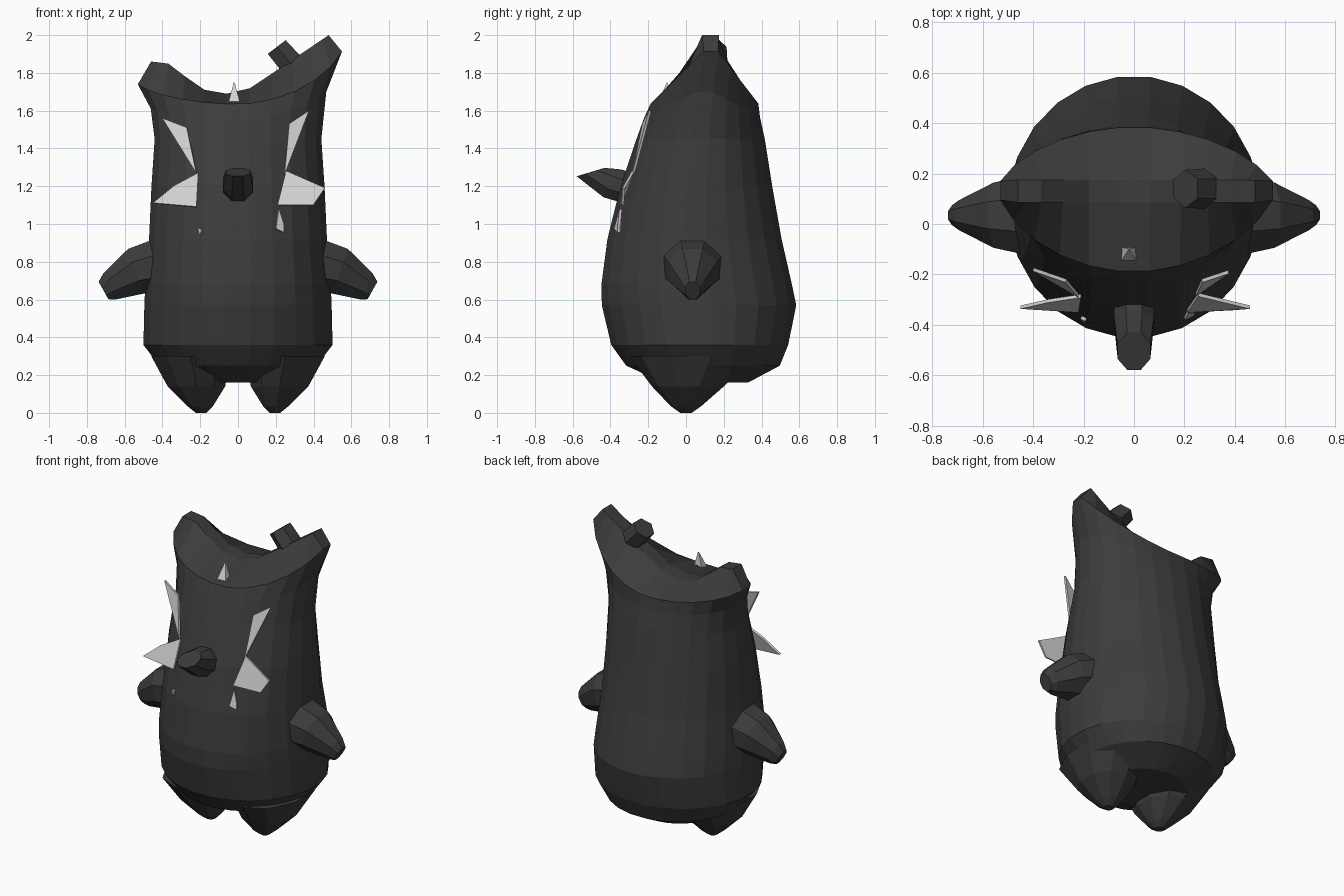
import bpy, bmesh, math
from mathutils import Vector

if "Cube" in bpy.data.objects:
    bpy.data.objects.remove(bpy.data.objects["Cube"])


def material(name, v):
    m = bpy.data.materials.new(name)
    m.diffuse_color = (v, v, v, 1)
    m.use_nodes = True
    m.node_tree.nodes["Principled BSDF"].inputs["Base Color"].default_value = m.diffuse_color
    return m


DARK = material("charcoal", 0.045)
PALE = material("pale grey", 0.65)


def build(name, verts, faces, mat):
    bm = bmesh.new()
    vs = [bm.verts.new(v) for v in verts]
    for f in faces:
        bm.faces.new([vs[i] for i in f])
    bmesh.ops.recalc_face_normals(bm, faces=bm.faces)
    me = bpy.data.meshes.new(name)
    bm.to_mesh(me)
    bm.free()
    me.materials.append(mat)
    ob = bpy.data.objects.new(name, me)
    bpy.context.collection.objects.link(ob)
    return ob


def strips(rings, n):
    return [(r * n + i, r * n + (i + 1) % n, (r + 1) * n + (i + 1) % n, (r + 1) * n + i)
            for r in range(rings - 1) for i in range(n)]


def tube(name, rings, n, mat=DARK):
    """Loft of n-sided rings, each given as centre and two half-axes."""
    verts = []
    for c, u, v in rings:
        for i in range(n):
            a = math.tau * (i + 0.5) / n
            verts.append(Vector(c) + Vector(u) * math.cos(a) + Vector(v) * math.sin(a))
    faces = strips(len(rings), n)
    faces += [tuple(range(n)), tuple(range((len(rings) - 1) * n, len(rings) * n))]
    return build(name, verts, faces, mat)


def interp(x, pts):
    for (x0, z0), (x1, z1) in zip(pts, pts[1:]):
        if x <= x1:
            return z0 + (z1 - z0) * (x - x0) / (x1 - x0)
    return pts[-1][1]


# Body: rings of z, half width, front y, back y; the last two rise into ears
N = 24
profile = [(0.16, 0.25, -0.12, 0.33), (0.25, 0.42, -0.32, 0.50), (0.36, 0.505, -0.40, 0.545),
           (0.57, 0.50, -0.45, 0.588), (0.68, 0.495, -0.452, 0.565), (0.92, 0.475, -0.42, 0.51),
           (1.2, 0.462, -0.35, 0.46), (1.45, 0.445, -0.265, 0.42),
           (1.56, 0.445, -0.225, 0.395), (1.635, 0.45, -0.19, 0.385)]
ear_lift = {8: 0.5, 9: 1.0}
verts = []
for r, (z, hw, y0, y1) in enumerate(profile):
    k = ear_lift.get(r, 0)
    for i in range(N):
        a = math.tau * (i + 0.5) / N
        c, s = math.cos(a), math.sin(a)
        e = k * (1 - abs(s))
        flare, rise = (0.12, 0.32) if c > 0 else (-0.097, 0.12)
        verts.append((hw * c + flare * e * k, (y0 + y1) / 2 + (y1 - y0) / 2 * s + 0.04 * e,
                      z + rise * e))
faces = strips(len(profile), N) + [tuple(range(N))]

# Saddle-shaped crown: a double ridge line between the ear tips
ridge = [(-0.46, 1.86), (-0.37, 1.85), (-0.2, 1.72), (-0.13, 1.69), (0.0, 1.69),
         (0.05, 1.71), (0.2, 1.81), (0.48, 2.0)]
base, top = len(verts), (len(profile) - 1) * N
H = N // 2
for side in (1, -1):
    for k in range(H):
        c = math.cos(math.tau * (k + 0.5) / N) / math.cos(math.pi / N)
        x = c * (0.48 if c > 0 else 0.46)
        verts.append((x, 0.13 + 0.045 * side, interp(x, ridge)))
for k in range(H - 1):
    b, f = base + k, base + H + k
    faces += [(top + k, top + k + 1, b + 1, b), (b, b + 1, f + 1, f),
              (f, f + 1, top + N - 2 - k, top + N - 1 - k)]
for k in (0, H - 1):
    faces.append((top + k, top + N - 1 - k, base + H + k, base + k))
build("body", verts, faces, DARK)

# Feet and arms, one per side
for sx, side in ((1, "right"), (-1, "left")):
    tube(side + "_foot", [((sx * x, y, z), (rx, 0, 0), (0, ry, 0)) for x, y, z, rx, ry in (
        (0.25, 0.03, 0.3, 0.22, 0.33), (0.22, 0.01, 0.14, 0.16, 0.19),
        (0.2, 0.0, 0.035, 0.07, 0.08), (0.195, 0.0, 0.0, 0.03, 0.03))], 10)
    tube(side + "_arm", [((sx * x, 0.035, z), (sx * ux, 0, uz), (0, w, 0)) for x, z, ux, uz, w in (
        (0.42, 0.78, 0.03, 0.15, 0.17), (0.54, 0.75, 0.045, 0.128, 0.14),
        (0.68, 0.67, 0.035, 0.075, 0.065), (0.712, 0.648, 0.028, 0.05, 0.042))], 8)

# Snout with slanted end, and knob on the taller ear
tube("snout", [((0, -0.27, 1.18), (0.085, 0, 0), (0, 0.03, 0.085)),
               ((0, -0.39, 1.215), (0.085, 0, 0), (0, 0.05, 0.08)),
               ((0, -0.505, 1.275), (0.07, 0, 0), (0, 0.08, 0.024))], 8)
tube("ear_knob", [((0.28, 0.14, 1.85), (0.058, 0, 0.046), (0, 0.08, 0)),
                  ((0.205, 0.14, 1.937), (0.055, 0, 0.042), (0, 0.075, 0))], 6)

# Pale shards poking out of the face and crown
shards = {
    "right_upper_shard": [(0.375, -0.19, 1.6), (0.27, -0.225, 1.53), (0.245, -0.28, 1.26)],
    "right_side_shard": [(0.46, -0.33, 1.19), (0.255, -0.28, 1.28), (0.21, -0.345, 1.1),
                         (0.40, -0.335, 1.1)],
    "right_lower_shard": [(0.215, -0.345, 1.08), (0.24, -0.355, 1.0), (0.24, -0.355, 0.955),
                          (0.2, -0.375, 0.975)],
    "left_upper_shard": [(-0.4, -0.18, 1.56), (-0.27, -0.225, 1.51), (-0.22, -0.285, 1.27)],
    "left_side_shard": [(-0.45, -0.33, 1.11), (-0.22, -0.345, 1.09), (-0.21, -0.285, 1.27),
                        (-0.34, -0.305, 1.2)],
    "left_lower_shard": [(-0.21, -0.37, 0.975), (-0.19, -0.38, 0.97), (-0.2, -0.385, 0.94)],
}
for name, pts in shards.items():
    ob = build(name, pts, [tuple(range(len(pts)))], PALE)
    mod = ob.modifiers.new("thickness", 'SOLIDIFY')
    mod.thickness, mod.offset = 0.014, 0
tube("crown_shard", [((-0.02, -0.12, 1.64), (0.045, 0, 0), (0, 0.04, 0)),
                     ((-0.02, -0.1, 1.75), (0.003, 0, 0), (0, 0.003, 0))], 4, PALE)
